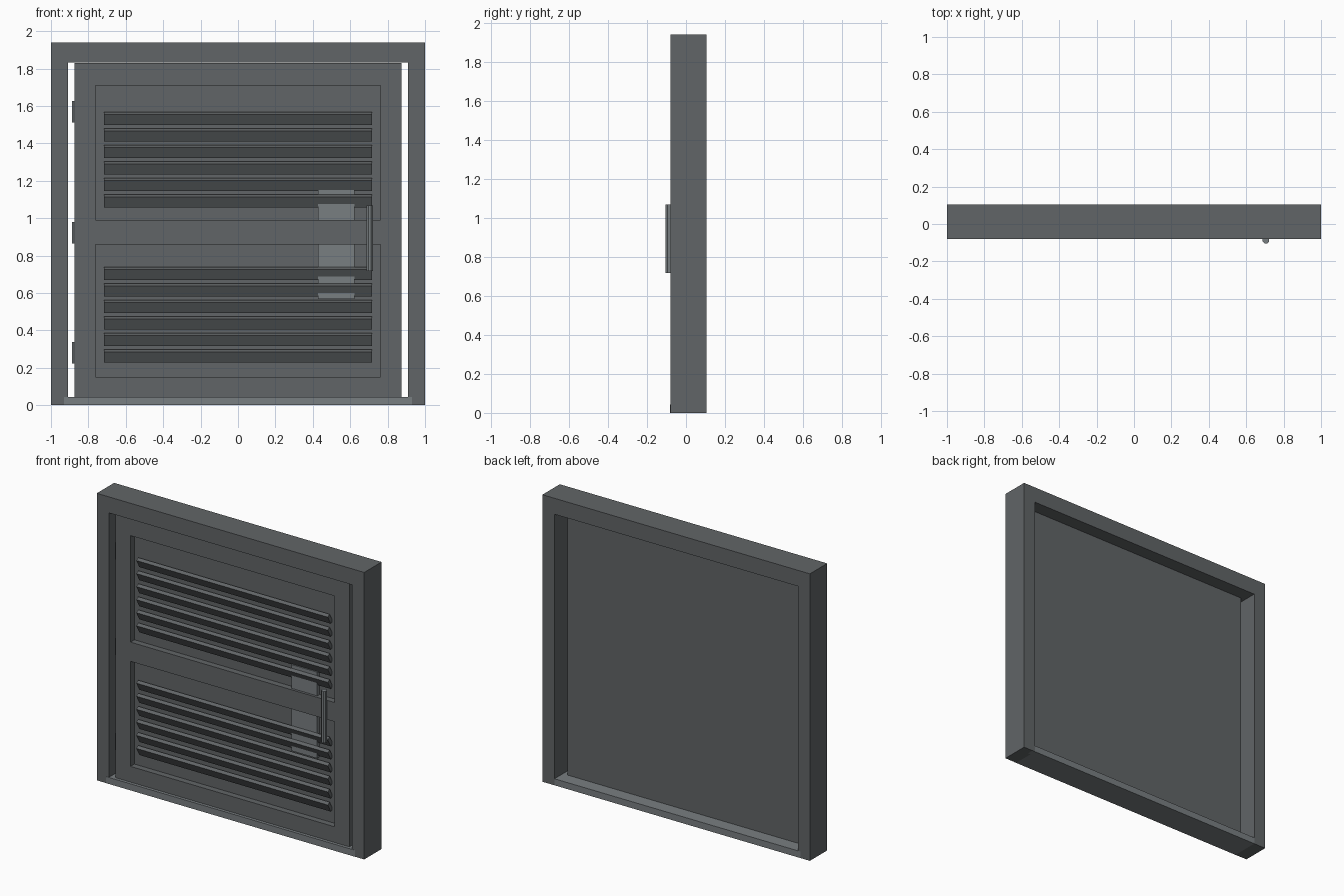
import bpy, bmesh
from math import radians, pi
from mathutils import Matrix

if "Cube" in bpy.data.objects:
    bpy.data.objects.remove(bpy.data.objects["Cube"])


def material(name, grey):
    m = bpy.data.materials.new(name)
    m.diffuse_color = (*grey, 1)
    m.use_nodes = True
    m.node_tree.nodes["Principled BSDF"].inputs["Base Color"].default_value = m.diffuse_color
    return m


painted = material("dark_painted_metal", (0.12, 0.13, 0.135))
steel = material("bare_steel", (0.19, 0.21, 0.22))


def make(name, bm, mat):
    bmesh.ops.recalc_face_normals(bm, faces=bm.faces)
    me = bpy.data.meshes.new(name)
    bm.to_mesh(me)
    bm.free()
    ob = bpy.data.objects.new(name, me)
    bpy.context.collection.objects.link(ob)
    me.materials.append(mat)
    return ob


def box(name, x, y, z, mat):
    """Box from (min, max) ranges."""
    bm = bmesh.new()
    bmesh.ops.create_cube(bm, size=1)
    for v in bm.verts:
        v.co = [r[0] + (c + 0.5) * (r[1] - r[0]) for c, r in zip(v.co, (x, y, z))]
    return make(name, bm, mat)


def rod(name, x, y, z, radius, sides, mat):
    """Vertical cylinder spanning the z range."""
    bm = bmesh.new()
    bmesh.ops.create_cone(bm, cap_ends=True, segments=sides, radius1=radius, radius2=radius,
                          depth=z[1] - z[0],
                          matrix=Matrix.Translation((x, y, (z[0] + z[1]) / 2))
                          @ Matrix.Rotation(pi / sides, 4, 'Z'))
    return make(name, bm, mat)


# Outer frame: jambs and head as one extruded profile
bm = bmesh.new()
profile = [(-1, 0), (-0.91, 0), (-0.91, 1.832), (0.91, 1.832),
           (0.91, 0), (1, 0), (1, 1.94), (-1, 1.94)]
face = bm.faces.new([bm.verts.new((x, -0.08, z)) for x, z in profile])
ext = bmesh.ops.extrude_face_region(bm, geom=[face])
bmesh.ops.translate(bm, vec=(0, 0.185, 0),
                    verts=[g for g in ext["geom"] if isinstance(g, bmesh.types.BMVert)])
make("door_frame", bm, painted)

# Threshold
box("threshold", (-0.93, 0.93), (-0.081, 0.105), (0, 0.044), steel)

# Door leaf with two recessed panels
leaf = box("door_leaf", (-0.875, 0.875), (-0.06, 0.015), (0.044, 1.83), painted)
for label, z in (("upper", (0.99, 1.71)), ("lower", (0.15, 0.86))):
    cutter = box(label + "_recess_cutter", (-0.762, 0.762), (-0.2, -0.018), z, painted)
    cutter.hide_render = True
    cutter.hide_viewport = True
    mod = leaf.modifiers.new(label + "_recess", 'BOOLEAN')
    mod.operation = 'DIFFERENCE'
    mod.solver = 'EXACT'
    mod.object = cutter

# Bake the recesses and remove the cutters
bpy.context.view_layer.update()
baked = bpy.data.meshes.new_from_object(
    leaf.evaluated_get(bpy.context.evaluated_depsgraph_get()))
leaf.modifiers.clear()
leaf.data = baked
for ob in [o for o in bpy.data.objects if o.name.endswith("cutter")]:
    bpy.data.objects.remove(ob)

# Tilted louvre slats
for label, top in (("upper", 1.533), ("lower", 0.704)):
    for i in range(6):
        slat = box(f"{label}_slat_{i + 1}", (-0.716, 0.716), (-0.012, 0.012),
                   (-0.033, 0.033), painted)
        slat.location = (0, -0.037, top - i * 0.0882)
        slat.rotation_euler.x = radians(30)

# Lock plate set behind the middle rail
box("lock_plate", (0.428, 0.622), (-0.042, -0.01), (0.567, 1.15), steel)

# Pull handle
rod("pull_handle", 0.705, -0.087, (0.718, 1.068), 0.0185, 8, steel)

# Hinge barrels
for i, z in enumerate((0.281, 0.923, 1.57)):
    rod(f"hinge_{i + 1}", -0.872, -0.04, (z - 0.057, z + 0.057), 0.016, 8, steel)
